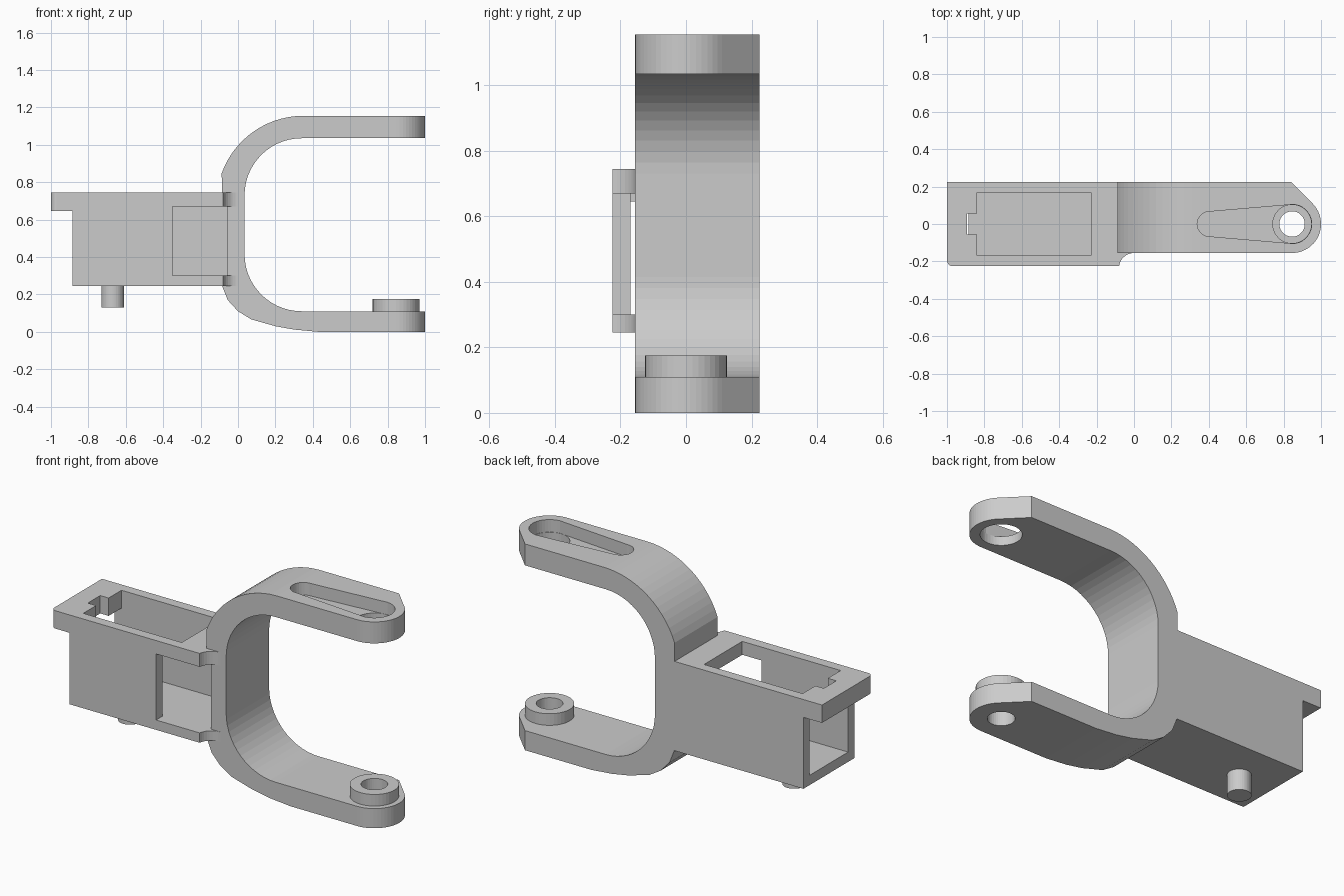
import bpy, bmesh
from math import sin, cos, radians, asin

if "Cube" in bpy.data.objects:
    bpy.data.objects.remove(bpy.data.objects["Cube"])


def arc(cx, cy, r, a0, a1, n=14):
    return [(cx + r * cos(radians(a0 + (a1 - a0) * i / n)),
             cy + r * sin(radians(a0 + (a1 - a0) * i / n))) for i in range(n + 1)]


def prism(name, pts, lo, hi, axis='z'):
    """Extrude a 2D outline along z (outline in xy) or y (outline in xz)."""
    bm = bmesh.new()
    put = (lambda p, h: (p[0], p[1], h)) if axis == 'z' else (lambda p, h: (p[0], h, p[1]))
    a = [bm.verts.new(put(p, lo)) for p in pts]
    b = [bm.verts.new(put(p, hi)) for p in pts]
    bm.faces.new(a)
    bm.faces.new(b[::-1])
    for i in range(len(pts)):
        j = (i + 1) % len(pts)
        bm.faces.new((a[j], a[i], b[i], b[j]))
    bmesh.ops.recalc_face_normals(bm, faces=bm.faces)
    me = bpy.data.meshes.new(name)
    bm.to_mesh(me)
    bm.free()
    ob = bpy.data.objects.new(name, me)
    bpy.context.collection.objects.link(ob)
    return ob


def box(name, x0, x1, y0, y1, z0, z1):
    return prism(name, [(x0, y0), (x1, y0), (x1, y1), (x0, y1)], z0, z1)


def disc(name, x, r, z0, z1):
    return prism(name, arc(x, 0, r, 0, 360, 40)[:-1], z0, z1)


def combine(ob, other, op):
    """Apply a boolean and remove the helper."""
    m = ob.modifiers.new(op, 'BOOLEAN')
    m.operation, m.solver, m.object = op, 'EXACT', other
    bpy.context.view_layer.objects.active = ob
    bpy.ops.object.modifier_apply(modifier=m.name)
    bpy.data.objects.remove(other)


PIV = 0.845

# C-shaped fork profile
outer_low = [(1.1, 0), (0.43, 0), (0.3, 0.012), (0.2, 0.03), (0.07, 0.067),
             (0.0, 0.11), (-0.055, 0.17), (-0.085, 0.245)]
profile = (outer_low + arc(0.35, 0.69, 0.465, 160, 90) + [(1.1, 1.155), (1.1, 1.035)]
           + arc(0.34, 0.73, 0.305, 90, 180) + arc(0.34, 0.415, 0.305, 180, 270) + [(1.1, 0.11)])
bracket = prism("fork_bracket", profile, -0.4, 0.4, 'y')

# Rounded and chamfered arm ends
plan = [(-0.3, -0.155)] + arc(PIV, 0, 0.155, -90, 45, 20) + [(0.84, 0.225), (-0.3, 0.225)]
combine(bracket, prism("end_trim", plan, -0.1, 1.3), 'INTERSECT')

# Housing with overhanging lip, front corner fillet and side window
flare = arc(0, -0.235, 0.08, 173, 90, 8)
shell = arc(-0.97, -0.195, 0.03, 180, 270, 5) + [(-0.08, -0.225)] + flare[1:] + [(0, 0.225), (-1, 0.225)]
housing = prism("housing", shell, 0.245, 0.745)
combine(housing, box("lip_cut", -1.1, -0.885, -0.4, 0.4, 0.1, 0.645), 'DIFFERENCE')
combine(housing, box("window_cut", -0.35, 0.1, -0.4, -0.1, 0.30, 0.67), 'DIFFERENCE')
combine(bracket, housing, 'UNION')

# Hollow interior, top opening and its notch
for c in [(-0.886, -0.06, -0.17, 0.17, 0.30, 0.645),
          (-0.84, -0.06, -0.17, 0.17, 0.6, 0.67),
          (-0.84, -0.23, -0.169, 0.169, 0.6, 0.9),
          (-0.892, -0.8, -0.055, 0.055, 0.6, 0.9)]:
    combine(bracket, box("cavity_cut", *c), 'DIFFERENCE')

# Locating peg and pivot boss
combine(bracket, disc("peg", -0.67, 0.06, 0.13, 0.28), 'UNION')
combine(bracket, disc("boss", PIV, 0.125, 0.05, 0.175), 'UNION')
combine(bracket, disc("boss_hole", PIV, 0.068, -0.1, 0.3), 'DIFFERENCE')

# Teardrop slot and through hole in the upper arm
t = 90 - asin((0.105 - 0.067) / (PIV - 0.405)) * 57.3
slot = arc(PIV, 0, 0.105, -t, t, 20) + arc(0.405, 0, 0.067, t, 360 - t, 16)
combine(bracket, prism("slot_cut", slot, 1.085, 1.3), 'DIFFERENCE')
combine(bracket, disc("upper_hole", PIV, 0.103, 0.9, 1.3), 'DIFFERENCE')
